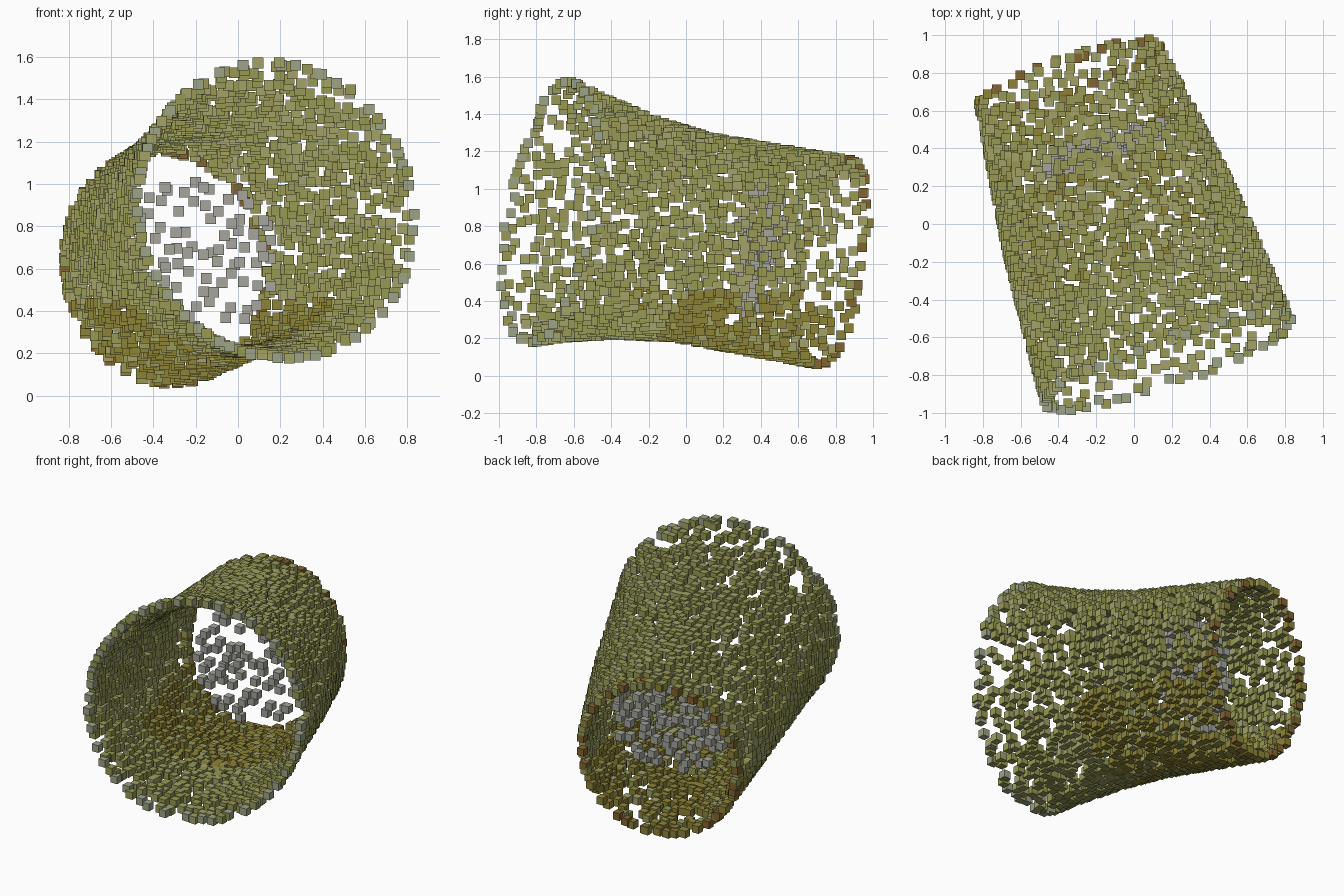
import bpy, math, random
from mathutils import Vector

if "Cube" in bpy.data.objects:
    bpy.data.objects.remove(bpy.data.objects["Cube"])

random.seed(7)
FRONT = Vector((0.185, -0.74, 0.875))    # centre of the wide mouth
REAR = Vector((-0.35, 0.80, 0.605))      # centre of the narrow end
AXIS = (REAR - FRONT).normalized()
SIDE = AXIS.cross(Vector((0, 0, 1))).normalized()
UP = SIDE.cross(AXIS).normalized()
HALF = 0.025                             # half edge of each little cube

# half width and half height along the tube
WIDTH = [(0, 0.69), (0.5, 0.62), (1, 0.50)]
HEIGHT = [(0, 0.71), (0.12, 0.65), (0.3, 0.585), (0.5, 0.545), (1, 0.555)]


def sample(profile, t):
    for (a, p), (b, q) in zip(profile, profile[1:]):
        if t <= b:
            return p + (q - p) * (t - a) / (b - a)
    return profile[-1][1]


def wall_point(t, ang):
    return (FRONT.lerp(REAR, t) + SIDE * math.cos(ang) * sample(WIDTH, t)
            + UP * math.sin(ang) * sample(HEIGHT, t))


def spread(make_point, count, gap):
    """Random points that keep a minimum distance from each other."""
    pts = []
    tries = 0
    while len(pts) < count and tries < count * 12:
        tries += 1
        item = make_point()
        if item and all((item[0] - p[0]).length_squared > gap * gap for p in pts):
            pts.append(item)
    return pts


def material(name, rgb):
    m = bpy.data.materials.new(name)
    m.diffuse_color = (*rgb, 1)
    m.use_nodes = True
    m.node_tree.nodes["Principled BSDF"].inputs["Base Color"].default_value = m.diffuse_color
    return m


MATS = [material("olive", (0.31, 0.32, 0.09)),
        material("pale_grey_green", (0.34, 0.37, 0.24)),
        material("ochre", (0.27, 0.23, 0.04)),
        material("brown", (0.22, 0.13, 0.03)),
        material("grey", (0.38, 0.38, 0.34)),
        material("olive_light", (0.36, 0.36, 0.14))]

CORNERS = [(x, y, z) for x in (-1, 1) for y in (-1, 1) for z in (-1, 1)]
FACES = [(0, 1, 3, 2), (4, 6, 7, 5), (0, 4, 5, 1), (2, 3, 7, 6), (0, 2, 6, 4), (1, 5, 7, 3)]


def cube_cloud(name, points):
    verts, faces, slots = [], [], []
    for p, slot in points:
        base = len(verts)
        verts += [p + Vector(c) * HALF for c in CORNERS]
        faces += [[base + i for i in f] for f in FACES]
        slots += [slot] * 6
    mesh = bpy.data.meshes.new(name)
    mesh.from_pydata(verts, [], faces)
    for m in MATS:
        mesh.materials.append(m)
    mesh.polygons.foreach_set("material_index", slots)
    ob = bpy.data.objects.new(name, mesh)
    bpy.context.collection.objects.link(ob)


def random_wall():
    t, ang = random.random(), random.uniform(0, math.tau)
    # thinner cover near both open ends and on the right-hand side
    keep = 0.5 if t < 0.12 or t > 0.88 else 1.0
    if math.cos(ang) > 0.75:
        keep *= 0.75
    if random.random() > keep:
        return None
    p = wall_point(t, ang)
    slot = random.choice((0, 0, 5))
    if p.z < 0.45 and t > 0.4 and random.random() < 0.7:
        slot = 2
    return p, slot


def random_disc():
    r, ang = 0.37 * math.sqrt(random.random()), random.uniform(0, math.tau)
    centre = FRONT.lerp(REAR, 0.73) + SIDE * 0.05
    p = centre + (SIDE * math.cos(ang) + UP * math.sin(ang)) * r
    return p + AXIS * random.uniform(-0.03, 0.03), 4


def rim(t, count, slots):
    return [(wall_point(t + random.uniform(-0.012, 0.012),
                        math.tau * (i + random.uniform(-0.3, 0.3)) / count),
             random.choice(slots)) for i in range(count)]


# flared tube wall
cube_cloud("tube_wall", spread(random_wall, 1650, 0.036))
# edges of the two openings
cube_cloud("front_rim", rim(0.012, 42, (1,)))
cube_cloud("rear_rim", rim(0.988, 34, (3, 3, 2)))
# round partition inside the tube
cube_cloud("inner_disc", spread(random_disc, 80, 0.045))
